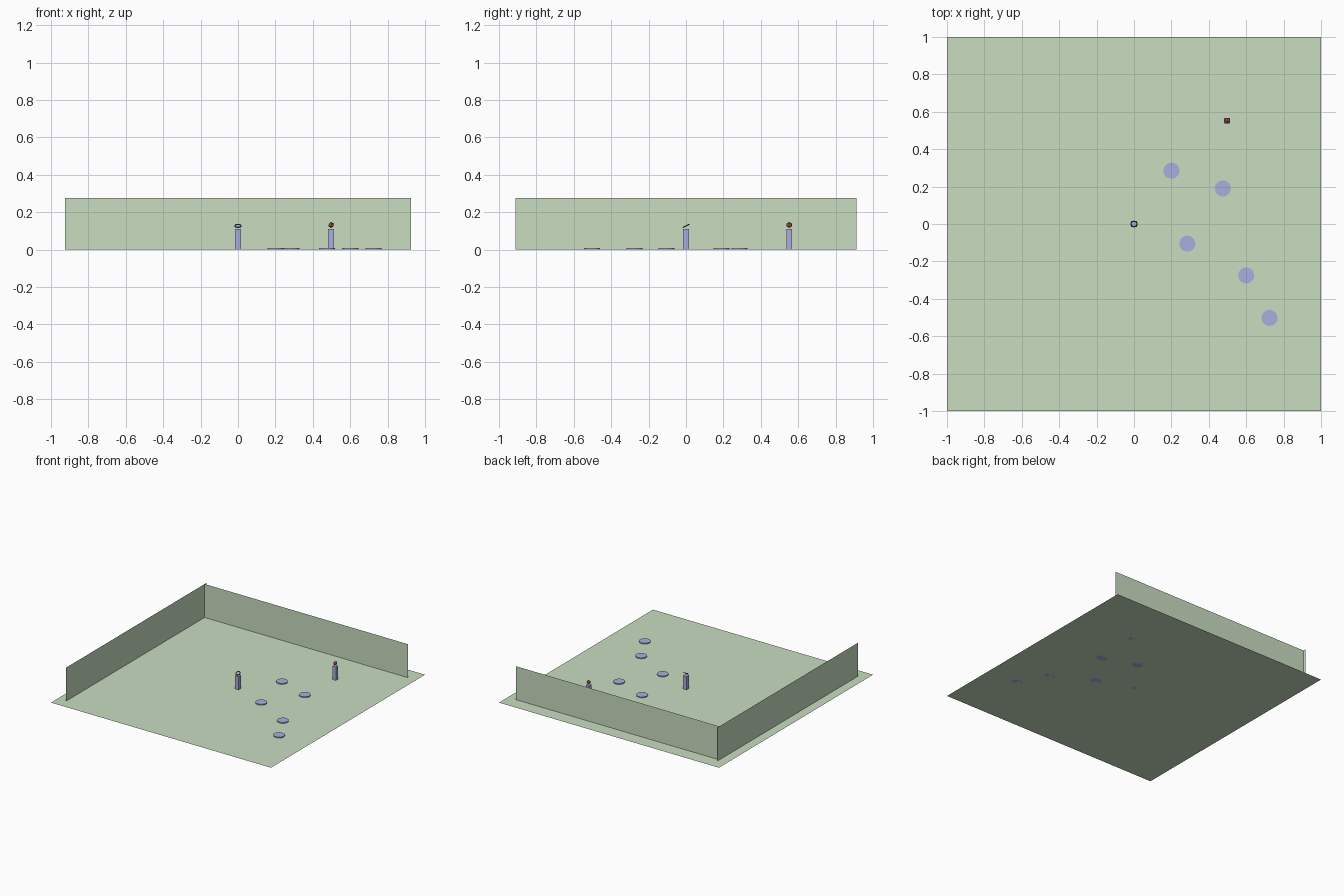
import bpy
from math import radians

if "Cube" in bpy.data.objects:
    bpy.data.objects.remove(bpy.data.objects["Cube"])


def material(name, color):
    m = bpy.data.materials.new(name)
    m.diffuse_color = (*color, 1)
    m.use_nodes = True
    m.node_tree.nodes["Principled BSDF"].inputs["Base Color"].default_value = m.diffuse_color
    return m


GREEN = material("pale_green", (0.58, 0.72, 0.53))
LAVENDER = material("lavender", (0.40, 0.43, 0.74))
NAVY = material("dark_blue", (0.08, 0.10, 0.22))
RED = material("red", (0.60, 0.12, 0.07))


def finish(name, mat):
    ob = bpy.context.object
    ob.name = name
    ob.data.materials.append(mat)
    return ob


def sheet(name, loc, scale, rot=(0, 0, 0)):
    bpy.ops.mesh.primitive_plane_add(size=1, location=loc, rotation=rot)
    ob = finish(name, GREEN)
    ob.scale = (*scale, 1)


def post(name, x, y, height=0.11, width=0.031):
    bpy.ops.mesh.primitive_cube_add(size=1, location=(x, y, height / 2))
    ob = finish(name, LAVENDER)
    ob.scale = (width, width, height)


# Floor and two thin upright walls
WALL = 0.275
sheet("floor", (0, 0, 0), (2, 2))
sheet("back_wall", (0, 0.885, WALL / 2), (1.85, WALL), (radians(90), 0, 0))
sheet("left_wall", (-0.923, 0, WALL / 2), (WALL, 1.824), (0, radians(90), 0))

# Flat stepping discs
for i, (x, y) in enumerate([(0.2, 0.285), (0.475, 0.19), (0.285, -0.105),
                            (0.6, -0.275), (0.725, -0.502)]):
    bpy.ops.mesh.primitive_cylinder_add(vertices=24, radius=0.043, depth=0.008,
                                        location=(x, y, 0.004))
    finish(f"disc_{i + 1}", LAVENDER)

# Post with a tilted ring
post("ring_post", 0, 0)
bpy.ops.mesh.primitive_torus_add(major_segments=16, minor_segments=6,
                                 major_radius=0.0165, minor_radius=0.0035,
                                 location=(0, 0, 0.127),
                                 rotation=(radians(28), 0, 0))
finish("tilted_ring", NAVY)

# Post with a small faceted ball
post("ball_post", 0.498, 0.552)
bpy.ops.mesh.primitive_ico_sphere_add(subdivisions=1, radius=0.0165,
                                      location=(0.498, 0.552, 0.132))
finish("faceted_ball", RED)
